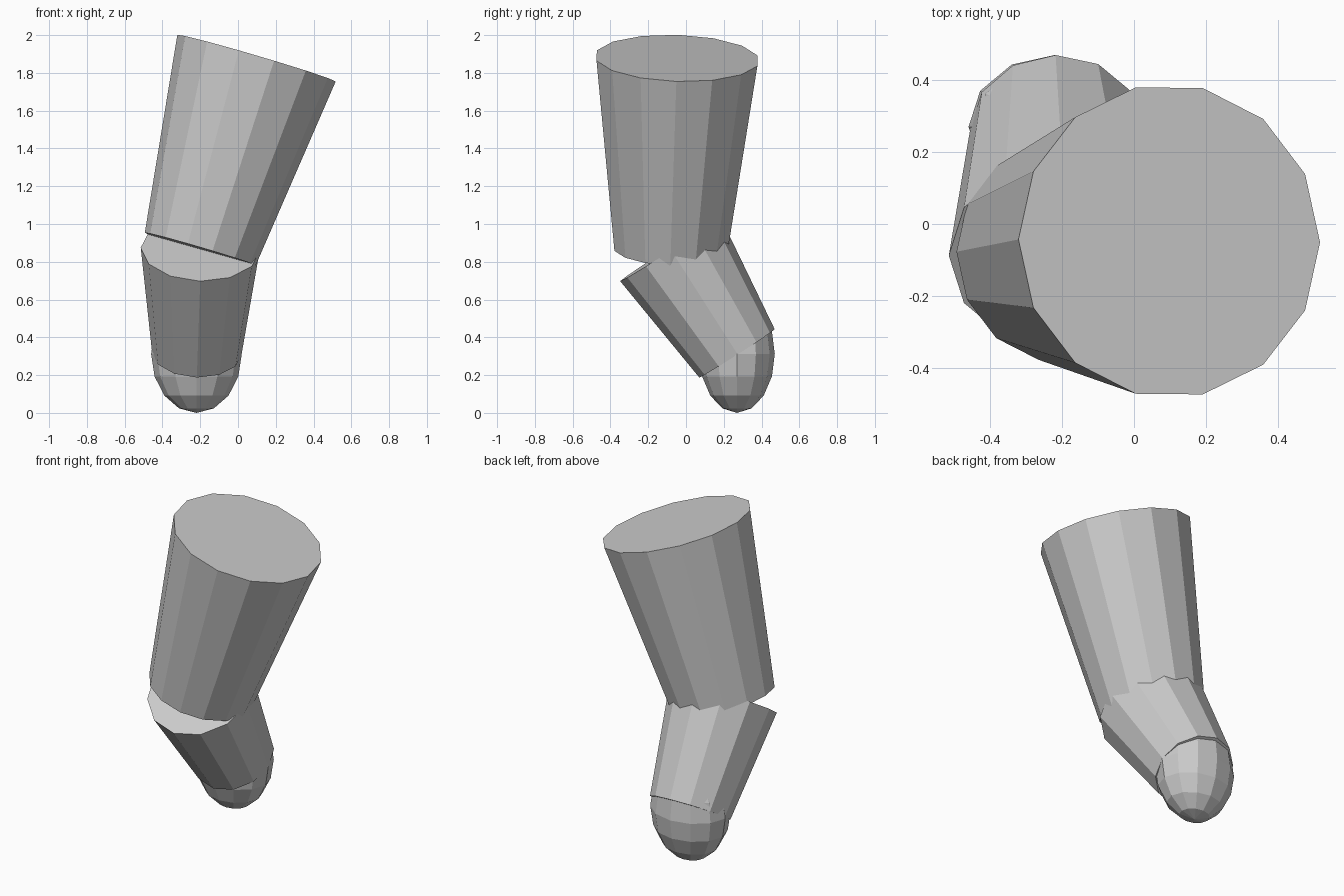
import bpy
from mathutils import Matrix, Vector

cube = bpy.data.objects.get("Cube")
if cube:
    bpy.data.objects.remove(cube, do_unlink=True)

grey = bpy.data.materials.new("plain grey")
grey.use_nodes = True
colour = (0.6, 0.6, 0.6, 1.0)
grey.diffuse_color = colour
grey.node_tree.nodes["Principled BSDF"].inputs["Base Color"].default_value = colour


def finish(name):
    """Name the active part and give it the grey material."""
    part = bpy.context.object
    part.name = name
    part.data.materials.append(grey)
    return part


def limb(name, start, end, start_radius, end_radius, sides):
    """Capped tapered cylinder between two joints, one corner facing +x."""
    start, end = Vector(start), Vector(end)
    axis = (end - start).normalized()
    side = Vector((1, 0, 0))
    side = (side - axis * side.dot(axis)).normalized()
    turn = Matrix((side, axis.cross(side), axis)).transposed().to_4x4()
    bpy.ops.mesh.primitive_cone_add(
        vertices=sides, radius1=start_radius, radius2=end_radius,
        depth=(end - start).length)
    part = finish(name)
    # The primitive starts its ring on the y axis, so turn it a quarter
    part.data.transform(Matrix.Rotation(-1.5707963, 4, "Z"))
    part.matrix_world = Matrix.Translation((start + end) / 2) @ turn


# Upper arm leaning sideways, forearm bent backwards
limb("upper_arm", (-0.20, -0.08, 0.867), (0.098, -0.047, 1.878), 0.306, 0.437, 14)
limb("forearm", (-0.218, 0.27, 0.315), (-0.20, -0.083, 0.867), 0.237, 0.315, 12)

# Rounded hand set into the wrist
bpy.ops.mesh.primitive_uv_sphere_add(
    segments=12, ring_count=8, radius=1, location=(-0.22, 0.27, 0.312))
hand = finish("hand")
hand.scale = (0.24, 0.2, 0.312)
